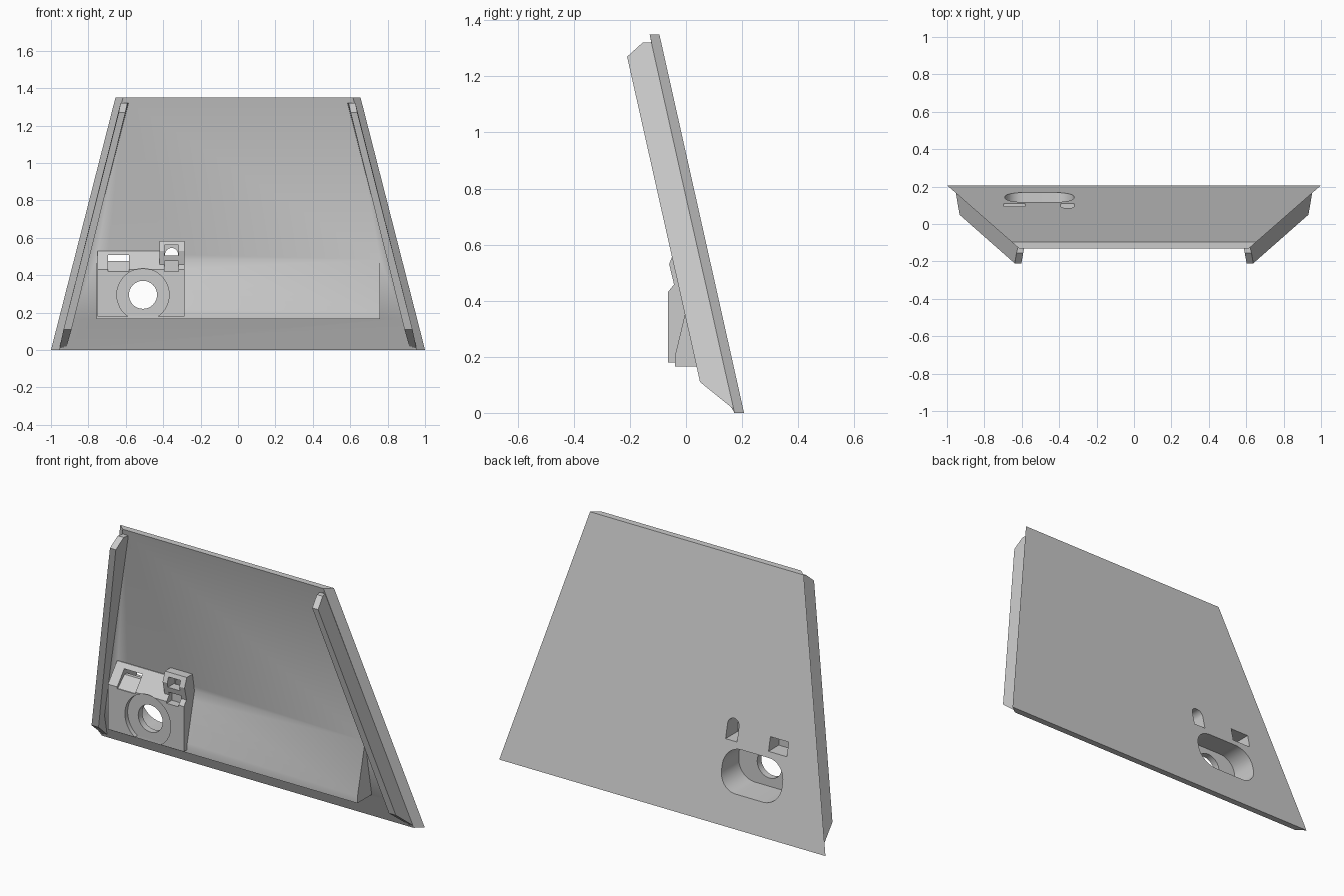
import bpy, bmesh, math
from mathutils import Vector

if "Cube" in bpy.data.objects:
    bpy.data.objects.remove(bpy.data.objects["Cube"])

grey = bpy.data.materials.new("plain_grey")
grey.use_nodes = True
GREY = (0.6, 0.6, 0.6, 1)
grey.diffuse_color = GREY
grey.node_tree.nodes["Principled BSDF"].inputs["Base Color"].default_value = GREY


def loft(name, ring_a, ring_b):
    """Solid between two matching rings of points."""
    bm = bmesh.new()
    a = [bm.verts.new(p) for p in ring_a]
    b = [bm.verts.new(p) for p in ring_b]
    bm.faces.new(a)
    bm.faces.new(b[::-1])
    for i in range(len(a)):
        j = (i + 1) % len(a)
        bm.faces.new((a[i], b[i], b[j], a[j]))
    bmesh.ops.recalc_face_normals(bm, faces=bm.faces)
    mesh = bpy.data.meshes.new(name)
    bm.to_mesh(mesh)
    bm.free()
    mesh.materials.append(grey)
    obj = bpy.data.objects.new(name, mesh)
    bpy.context.collection.objects.link(obj)
    return obj


def side_prism(name, x0, x1, profile):
    """Extrude a (y, z) profile along x."""
    return loft(name, [(x0, y, z) for y, z in profile], [(x1, y, z) for y, z in profile])


def front_prism(name, y0, y1, profile):
    """Extrude an (x, z) profile along y."""
    return loft(name, [(x, y0, z) for x, z in profile], [(x, y1, z) for x, z in profile])


def rounded(cx, cz, half_w, half_h, r, steps=13):
    """Rounded rectangle in x and z; a circle when r equals both halves."""
    pts = []
    for k, (sx, sz) in enumerate([(1, 1), (-1, 1), (-1, -1), (1, -1)]):
        for i in range(steps):
            t = (k + i / (steps - 1)) * math.pi / 2
            p = Vector((cx + sx * (half_w - r) + r * math.cos(t),
                        cz + sz * (half_h - r) + r * math.sin(t)))
            if all((p - q).length > 1e-5 for q in pts):
                pts.append(p)
    return pts


def boolean(obj, other, operation):
    mod = obj.modifiers.new(operation.lower(), 'BOOLEAN')
    mod.operation, mod.solver, mod.object = operation, 'EXACT', other
    bpy.context.view_layer.objects.active = obj
    bpy.ops.object.modifier_apply(modifier=mod.name)


# Leaning panel with bevelled sides
panel = loft("back_panel",
             [(-1, 0.207, 0), (1, 0.207, 0), (0.655, -0.095, 1.35), (-0.655, -0.095, 1.35)],
             [(-0.955, 0.172, 0), (0.955, 0.172, 0), (0.615, -0.13, 1.35), (-0.615, -0.13, 1.35)])

# Thickening between the rails: undercut lip at the bottom, tapering to the top edge
lining_points = [(0.172, 0.001, 0.935), (0.085, 0.165, 0.888), (-0.129, 1.347, 0.605),
                 (-0.11, 1.347, 0.605), (0.15, 0.165, 0.888), (0.187, 0.001, 0.935)]
lining = loft("lining", [(-x, y, z) for y, z, x in lining_points], lining_points and
              [(x, y, z) for y, z, x in lining_points])

# Wedge across the lower front
wedge = side_prism("wedge", -0.757, 0.76,
                   [(-0.04, 0.165), (-0.04, 0.2), (0.028, 0.485), (0.07, 0.485), (0.12, 0.165)])
for part in (lining, wedge):
    boolean(panel, part, 'UNION')
    bpy.data.objects.remove(part)

# Side rails: y, z, outer x, inner x
rail_points = [(0.18, 0.005, 0.955, 0.92), (0.05, 0.11, 0.933, 0.89), (-0.21, 1.27, 0.638, 0.602),
               (-0.155, 1.32, 0.628, 0.592), (-0.115, 1.32, 0.618, 0.585),
               (0.143, 0.165, 0.914, 0.86)]
rails = [loft(name, [(s * xo, y, z) for y, z, xo, xi in rail_points],
              [(s * xi, y, z) for y, z, xo, xi in rail_points])
         for name, s in (("left_rail", 1), ("right_rail", -1))]

# Housing with a sloped top, and a small catch above it
housing = side_prism("housing", -0.752, -0.286,
                     [(-0.065, 0.18), (-0.065, 0.43), (0.015, 0.53), (0.06, 0.53), (0.06, 0.18)])
catch = side_prism("catch", -0.42, -0.286,
                   [(-0.042, 0.455), (-0.06, 0.53), (-0.04, 0.582), (0.04, 0.582), (0.04, 0.455)])

# Openings
CX, CZ = -0.508, 0.295
recess = front_prism("recess_cutter", -0.2, -0.041, rounded(CX, CZ, 0.14, 0.14, 0.14))
hole = front_prism("hole_cutter", -0.3, 0.3, rounded(CX, CZ, 0.075, 0.075, 0.075))
pocket = front_prism("pocket_cutter", -0.005, 0.4, rounded(-0.505, 0.287, 0.185, 0.113, 0.1))
slot = side_prism("slot_cutter", -0.695, -0.583,
                  [(-0.1, 0.42), (-0.06, 0.42), (0.0, 0.475), (0.02, 0.475), (0.02, 0.432),
                   (0.3, 0.432), (0.3, 0.507), (-0.1, 0.507)])
arch = [p for p in rounded(-0.355, 0.51, 0.035, 0.035, 0.035) if p.y >= 0.5099]
arched_slot = front_prism("arched_slot_cutter", 0.0, 0.4,
                          arch + [Vector((-0.39, 0.432)), Vector((-0.32, 0.432))])
window = side_prism("window_cutter", -0.392, -0.318,
                    [(-0.2, 0.505), (0.01, 0.505), (0.01, 0.56), (-0.2, 0.56)])
notch = side_prism("notch_cutter", -0.392, -0.318,
                   [(-0.2, 0.42), (-0.02, 0.42), (-0.02, 0.475), (-0.2, 0.475)])

through = [hole, pocket, slot, arched_slot, window]
for obj, cutters in ((panel, through), (housing, through + [recess, notch]),
                     (catch, [arched_slot, window, notch])):
    for cutter in cutters:
        boolean(obj, cutter, 'DIFFERENCE')
for cutter in through + [recess, notch]:
    bpy.data.objects.remove(cutter)

# Smooth shading with sharp creases
bpy.ops.object.select_all(action='DESELECT')
for obj in rails + [panel, housing, catch]:
    obj.select_set(True)
bpy.context.view_layer.objects.active = panel
bpy.ops.object.shade_smooth_by_angle(angle=math.radians(30))
